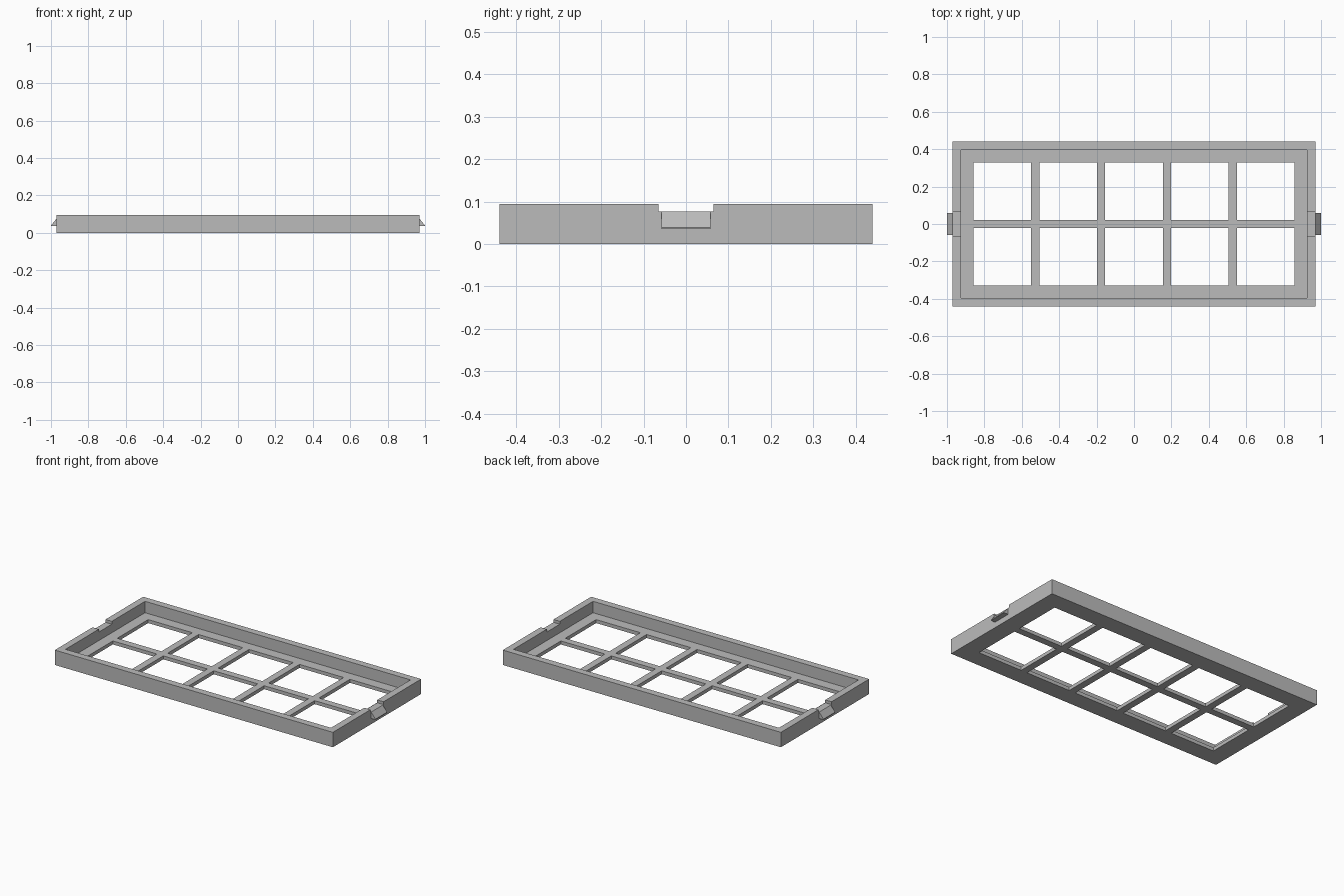
import bpy
import bmesh
from mathutils import Matrix, Vector

cube = bpy.data.objects.get("Cube")
if cube:
    bpy.data.objects.remove(cube)

# Main dimensions
HALF_X, HALF_Y, HEIGHT = 0.97, 0.44, 0.094
WALL, FLOOR = 0.044, 0.022
PITCH, WINDOW = 0.352, 0.308
NOTCH_Z, CLIP_LOW = 0.076, 0.035

grey = bpy.data.materials.new("plain grey")
grey.use_nodes = True
grey.diffuse_color = (0.5, 0.5, 0.5, 1)
grey.node_tree.nodes["Principled BSDF"].inputs["Base Color"].default_value = (0.5, 0.5, 0.5, 1)


def make_object(name, bm):
    bmesh.ops.recalc_face_normals(bm, faces=bm.faces)
    mesh = bpy.data.meshes.new(name)
    bm.to_mesh(mesh)
    bm.free()
    mesh.materials.append(grey)
    obj = bpy.data.objects.new(name, mesh)
    bpy.context.collection.objects.link(obj)
    return obj


def add_box(bm, low, high):
    low, high = Vector(low), Vector(high)
    matrix = Matrix.Translation((low + high) / 2) @ Matrix.Diagonal((*(high - low), 1))
    bmesh.ops.create_cube(bm, size=1, matrix=matrix)


def cut(target, name, boxes):
    """Subtract a set of separate boxes from the target."""
    bm = bmesh.new()
    for low, high in boxes:
        add_box(bm, low, high)
    cutter = make_object(name, bm)
    cutter.hide_render = True
    mod = target.modifiers.new(name, 'BOOLEAN')
    mod.operation, mod.solver, mod.object = 'DIFFERENCE', 'EXACT', cutter
    bpy.context.view_layer.objects.active = target
    bpy.ops.object.modifier_apply(modifier=mod.name)
    bpy.data.objects.remove(cutter)


# Tray: a solid block hollowed out to leave walls and a thin floor
bm = bmesh.new()
add_box(bm, (-HALF_X, -HALF_Y, 0), (HALF_X, HALF_Y, HEIGHT))
tray = make_object("window_frame_tray", bm)
inner_x, inner_y = HALF_X - WALL, HALF_Y - WALL
cut(tray, "hollow_cutter", [((-inner_x, -inner_y, FLOOR), (inner_x, inner_y, 1))])

# Two rows of five square windows through the floor
windows = []
for col in range(-2, 3):
    for row in (-0.5, 0.5):
        x, y, h = col * PITCH, row * PITCH, WINDOW / 2
        windows.append(((x - h, y - h, -1), (x + h, y + h, 1)))
cut(tray, "window_cutter", windows)

# Shallow notches in the end walls
cut(tray, "notch_cutter", [((s * HALF_X - 0.1, -0.065, NOTCH_Z),
                            (s * HALF_X + 0.1, 0.065, 1)) for s in (-1, 1)])

# Wedge-shaped snap clips on both ends
for name, side in (("left_clip", 1), ("right_clip", -1)):
    bm = bmesh.new()
    profile = [(HALF_X, CLIP_LOW), (1, CLIP_LOW), (1, CLIP_LOW + 0.004), (HALF_X, NOTCH_Z)]
    face = bm.faces.new([bm.verts.new((side * x, -0.058, z)) for x, z in profile])
    extruded = bmesh.ops.extrude_face_region(bm, geom=[face])["geom"]
    verts = [v for v in extruded if isinstance(v, bmesh.types.BMVert)]
    bmesh.ops.translate(bm, verts=verts, vec=(0, 0.116, 0))
    make_object(name, bm)
